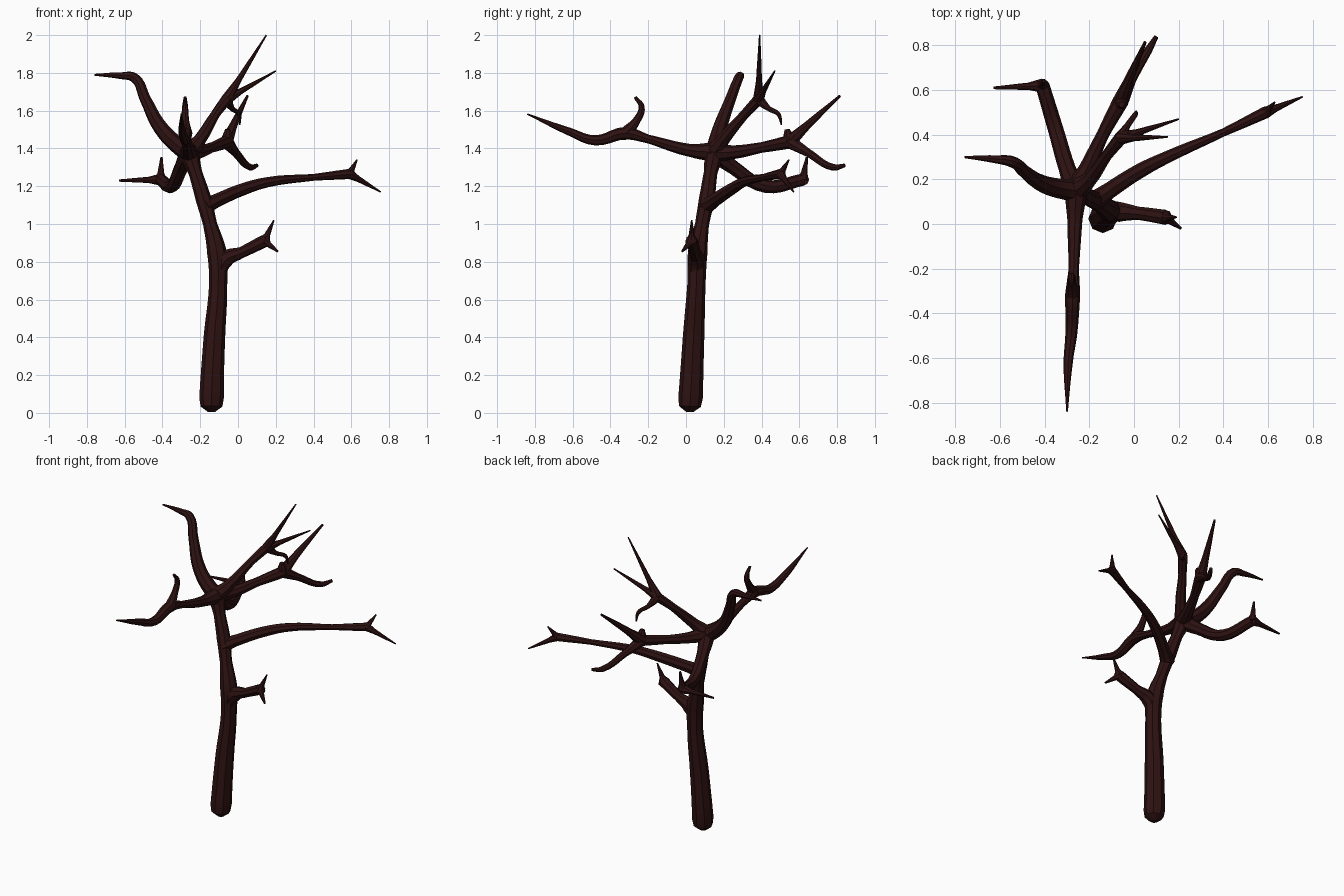
import bpy
from mathutils import Vector

# Remove the default cube only
default_cube = bpy.data.objects.get("Cube")
if default_cube:
    bpy.data.objects.remove(default_cube, do_unlink=True)

# Single dark bark colour
bark = bpy.data.materials.new("dark_red_brown_bark")
bark.use_nodes = True
bark_colour = (0.028, 0.006, 0.006, 1)
bark.diffuse_color = bark_colour
for node in bark.node_tree.nodes:
    if node.type == 'BSDF_PRINCIPLED':
        node.inputs["Base Color"].default_value = bark_colour
        node.inputs["Roughness"].default_value = 0.9


def limb(name, *points):
    """Sweep a tapering eight-sided tube through (x, y, z, radius) points."""
    curve = bpy.data.curves.new(name, 'CURVE')
    curve.dimensions = '3D'
    curve.bevel_depth = 1
    curve.bevel_resolution = 2
    curve.resolution_u = 5
    curve.use_fill_caps = True
    spline = curve.splines.new('BEZIER')
    spline.bezier_points.add(len(points) - 1)
    for knot, (x, y, z, radius) in zip(spline.bezier_points, points):
        knot.co = (x, y, z)
        knot.radius = radius
        knot.handle_left_type = knot.handle_right_type = 'AUTO'
    curve.materials.append(bark)
    branch = bpy.data.objects.new(name, curve)
    bpy.context.collection.objects.link(branch)
    bpy.ops.object.select_all(action='DESELECT')
    branch.select_set(True)
    bpy.context.view_layer.objects.active = branch
    bpy.ops.object.convert(target='MESH')
    bpy.ops.object.shade_smooth_by_angle()
    return branch


def twig(name, fork, tip, thickness=.026, tip_thickness=.004):
    """Straight spike that flares where it leaves a fork."""
    start, end = Vector(fork[:3]), Vector(tip)
    near = start.lerp(end, .3)
    limb(name, fork, (*near, thickness * .6), (*end, tip_thickness))


# Shared joints: position and radius
crown = (-.26, .15, 1.38, .052)
low_fork = (.14, .03, .91, .034)
side_fork = (.59, .5, 1.265, .027)
front_fork = (-.275, -.32, 1.48, .034)
drooping_fork = (-.41, .62, 1.235, .032)
top_fork = (-.06, .385, 1.66, .03)
rear_fork = (-.06, .55, 1.435, .036)

# Trunk with a rounded foot, leaning back and sideways towards the crown
limb("trunk",
     (-.14, .02, .005, .02), (-.14, .021, .035, .058), (-.14, .024, .08, .065),
     (-.125, .04, .4, .057), (-.105, .055, .68, .048), (-.112, .062, .85, .052),
     (-.148, .085, 1, .037), (-.182, .11, 1.13, .042), (-.225, .13, 1.27, .036),
     crown, (-.27, .155, 1.42, .025))

# Low short branch with two spikes
limb("low_branch", (-.105, .05, .72, .035), (-.07, .055, .81, .046),
     (.02, .048, .85, .03), low_fork)
twig("low_upper_twig", low_fork, (.19, .03, 1.02))
twig("low_lower_twig", low_fork, (.21, -.02, .855), .028, .006)

# Long side branch with two spikes
limb("side_branch", (-.18, .1, 1.09, .045), (-.11, .15, 1.125, .037),
     (.03, .24, 1.185, .033), (.16, .305, 1.222, .027),
     (.4, .41, 1.247, .018), side_fork)
twig("side_upper_twig", side_fork, (.63, .545, 1.34))
twig("side_lower_twig", side_fork, (.755, .57, 1.17))

# Front branch: long dipping spike and a hooked twig
limb("front_branch", crown, (-.265, .02, 1.39, .034),
     (-.27, -.2, 1.45, .023), front_fork, (-.28, -.48, 1.443, .027),
     (-.295, -.62, 1.49, .021), (-.3, -.84, 1.582, .004))
limb("front_hook_twig", front_fork, (-.28, -.26, 1.55, .021),
     (-.28, -.235, 1.62, .016), (-.28, -.27, 1.672, .008))

# High elbow branch
limb("elbow_branch", crown, (-.31, .155, 1.41, .046), (-.41, .18, 1.51, .039),
     (-.49, .235, 1.66, .03), (-.55, .28, 1.775, .026),
     (-.62, .29, 1.785, .018), (-.76, .3, 1.79, .005))

# Drooping branch: sags, then forks
limb("drooping_branch", crown, (-.3, .25, 1.3, .038),
     (-.35, .42, 1.2, .035), drooping_fork)
twig("drooping_upper_twig", drooping_fork, (-.405, .64, 1.355), .03, .006)
twig("drooping_side_twig", drooping_fork, (-.63, .61, 1.23), .027, .006)

# Rising branch with two tall spikes and a small hook
limb("rising_branch", crown, (-.2, .2, 1.45, .034),
     (-.12, .31, 1.58, .025), top_fork)
twig("rising_tall_twig", top_fork, (.15, .39, 2))
twig("rising_side_twig", top_fork, (.2, .47, 1.81))
limb("rising_hook_twig", top_fork, (-.03, .44, 1.61, .014),
     (.005, .49, 1.58, .012), (.01, .505, 1.525, .004))

# Rear branch: long spike, blunt drooping arm and a knob
limb("rear_branch", crown, (-.21, .25, 1.38, .036),
     (-.14, .4, 1.405, .028), rear_fork)
limb("rear_upper_twig", rear_fork, (-.025, .64, 1.52, .022),
     (.05, .815, 1.678, .007))
limb("rear_lower_twig", rear_fork, (-.01, .65, 1.375, .022),
     (.065, .78, 1.3, .018), (.1, .84, 1.31, .01))
limb("rear_knob", rear_fork, (-.055, .54, 1.475, .025),
     (-.055, .535, 1.502, .014))
